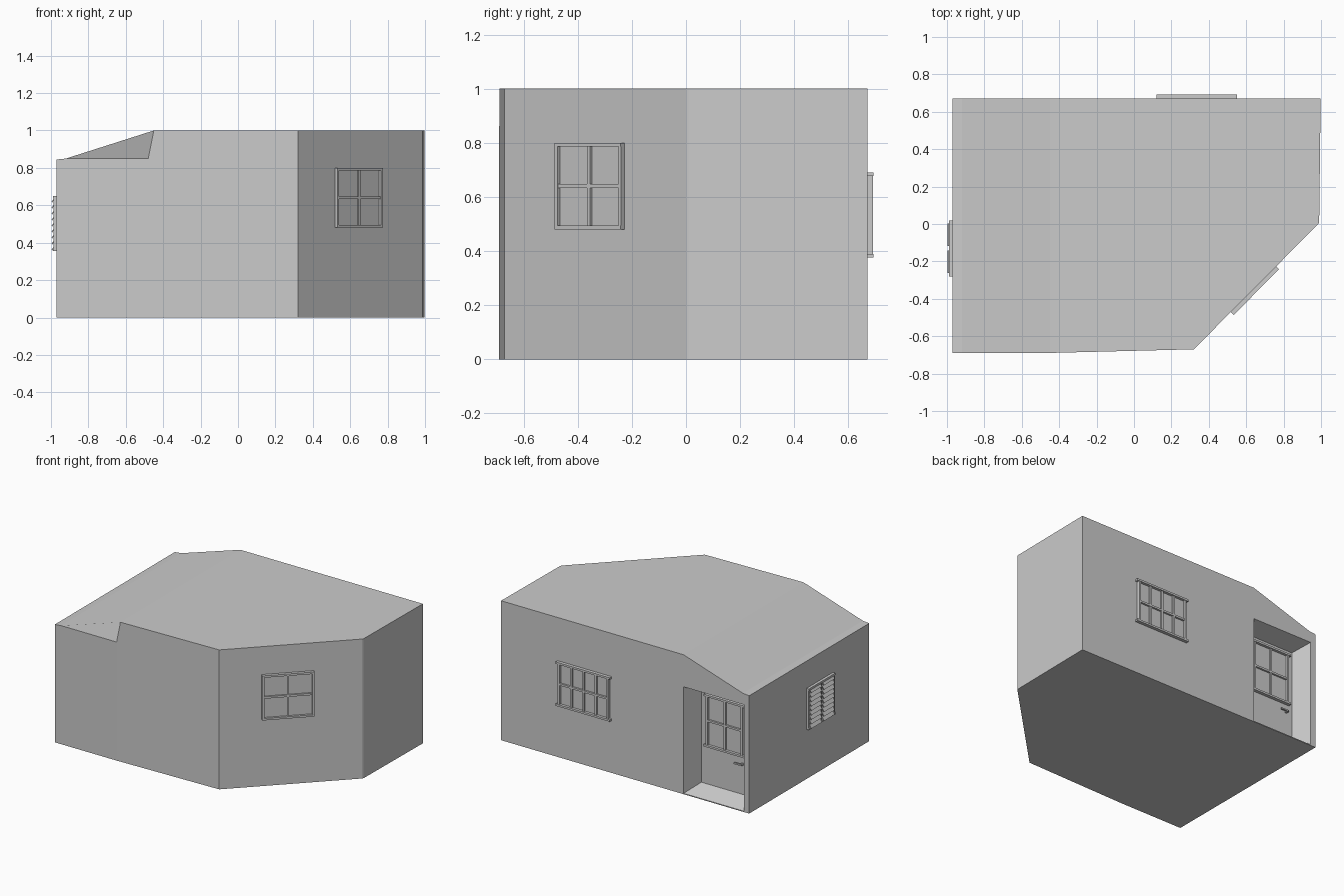
import bpy, bmesh, math
from mathutils import Matrix, Vector

if "Cube" in bpy.data.objects:
    bpy.data.objects.remove(bpy.data.objects["Cube"])


def make_object(name, bm, matrix=None):
    bmesh.ops.recalc_face_normals(bm, faces=bm.faces)
    mesh = bpy.data.meshes.new(name)
    bm.to_mesh(mesh)
    bm.free()
    obj = bpy.data.objects.new(name, mesh)
    if matrix:
        obj.matrix_world = matrix
    bpy.context.collection.objects.link(obj)
    return obj


def box(bm, lo, hi, tilt=0):
    lo, hi = Vector(lo), Vector(hi)
    m = (Matrix.Translation((lo + hi) / 2) @ Matrix.Rotation(tilt, 4, 'X')
         @ Matrix.Diagonal((*(hi - lo), 1)))
    bmesh.ops.create_cube(bm, size=1, matrix=m)


def wall_matrix(x, y, z, nx, ny):
    # local y points out of the wall, local x runs along it
    return Matrix.Translation((x, y, z)) @ Matrix.Rotation(math.atan2(ny, nx) - math.pi / 2, 4, 'Z')


def window(name, matrix, w, h, cols, rows, depth=0.018, bar=0.014, rail=0.0):
    bm = bmesh.new()
    iw, ih = w / 2 - rail, h / 2
    box(bm, (-iw, -0.01, -ih), (iw, 0.004, ih))                   # pane
    for i in range(cols + 1):                                      # uprights
        x = -iw + bar / 2 + i * (2 * iw - bar) / cols
        d = depth * (0.9 if i in (0, cols) else 0.7)
        box(bm, (x - bar / 2, -0.01, -ih), (x + bar / 2, d, ih))
    for j in range(rows + 1):                                      # rails
        z = -ih + bar / 2 + j * (2 * ih - bar) / rows
        edge = j in (0, rows)
        x = w / 2 if edge else iw
        box(bm, (-x, -0.01, z - bar / 2), (x, depth if edge else depth * 0.75, z + bar / 2))
    return make_object(name, bm, matrix)


# house body: extruded footprint with the roof folded down at the left end
plan = [(-0.97, -0.69), (-0.48, -0.69), (0.32, -0.67), (0.985, 0.0),
        (0.99, 0.01), (0.998, 0.67), (-0.97, 0.67)]
bm = bmesh.new()
base = bm.faces.new([bm.verts.new((x, y, 0)) for x, y in plan])
top = bmesh.ops.extrude_face_region(bm, geom=[base], use_keep_orig=True)
for v in top['geom']:
    if isinstance(v, bmesh.types.BMVert):
        v.co.z = 1
for fold in (-0.45, -0.92):
    bmesh.ops.bisect_plane(bm, geom=bm.verts[:] + bm.edges[:] + bm.faces[:],
                           plane_co=(fold, 0, 0), plane_no=(1, 0, 0))
for v in bm.verts:
    if v.co.z > 0.5 and v.co.x < -0.46:
        v.co.z = 0.85 if v.co.x > -0.95 else 0.845
body = make_object("house_body", bm)

# door recess, tapering inwards to the door face
bm = bmesh.new()
loops = []
for y, m in ((0.6700 + 0.013, -0.005), (0.54, 0.05)):
    x0, x1, z0, z1 = -0.93 + m, -0.45 - m, max(m, 0.002), 0.77 - m * 0.8
    loops.append([bm.verts.new(p) for p in ((x0, y, z0), (x1, y, z0), (x1, y, z1), (x0, y, z1))])
for ring in loops:
    bm.faces.new(ring)
for i in range(4):
    j = (i + 1) % 4
    bm.faces.new((loops[0][i], loops[0][j], loops[1][j], loops[1][i]))
cutter = make_object("recess_cutter", bm)
cutter.hide_render = True
mod = body.modifiers.new("recess", 'BOOLEAN')
mod.operation, mod.solver, mod.object = 'DIFFERENCE', 'EXACT', cutter
bpy.context.view_layer.objects.active = body
bpy.ops.object.modifier_apply(modifier="recess")
bpy.data.objects.remove(cutter)

# windows
window("corner_window", wall_matrix(0.640, -0.350, 0.64, 0.71, -0.704), 0.345, 0.32, 2, 2, 0.02)
window("back_window", wall_matrix(0.335, 0.67, 0.533, 0, 1), 0.43, 0.315, 4, 2, 0.023, rail=0.015)
window("door_window", wall_matrix(-0.694, 0.54, 0.512, 0, 1), 0.322, 0.375, 2, 2, 0.023, rail=0.015)

# door handle
bm = bmesh.new()
box(bm, (-0.835, 0.555, 0.264), (-0.775, 0.566, 0.274))
box(bm, (-0.835, 0.535, 0.262), (-0.822, 0.560, 0.276))
make_object("door_handle", bm)

# shuttered window on the left wall
side = wall_matrix(-0.97, -0.13, 0.5025, -1, 0)
window("shutter_frame", side, 0.30, 0.295, 2, 1, 0.019)
bm = bmesh.new()
slats = 9
for s in (-1, 1):
    for i in range(slats):
        z = -0.128 + i * 0.256 / (slats - 1)
        box(bm, (s * 0.072 - 0.06, 0.013, z - 0.017), (s * 0.072 + 0.06, 0.018, z + 0.017),
            math.radians(35))
make_object("shutter_slats", bm, side)
